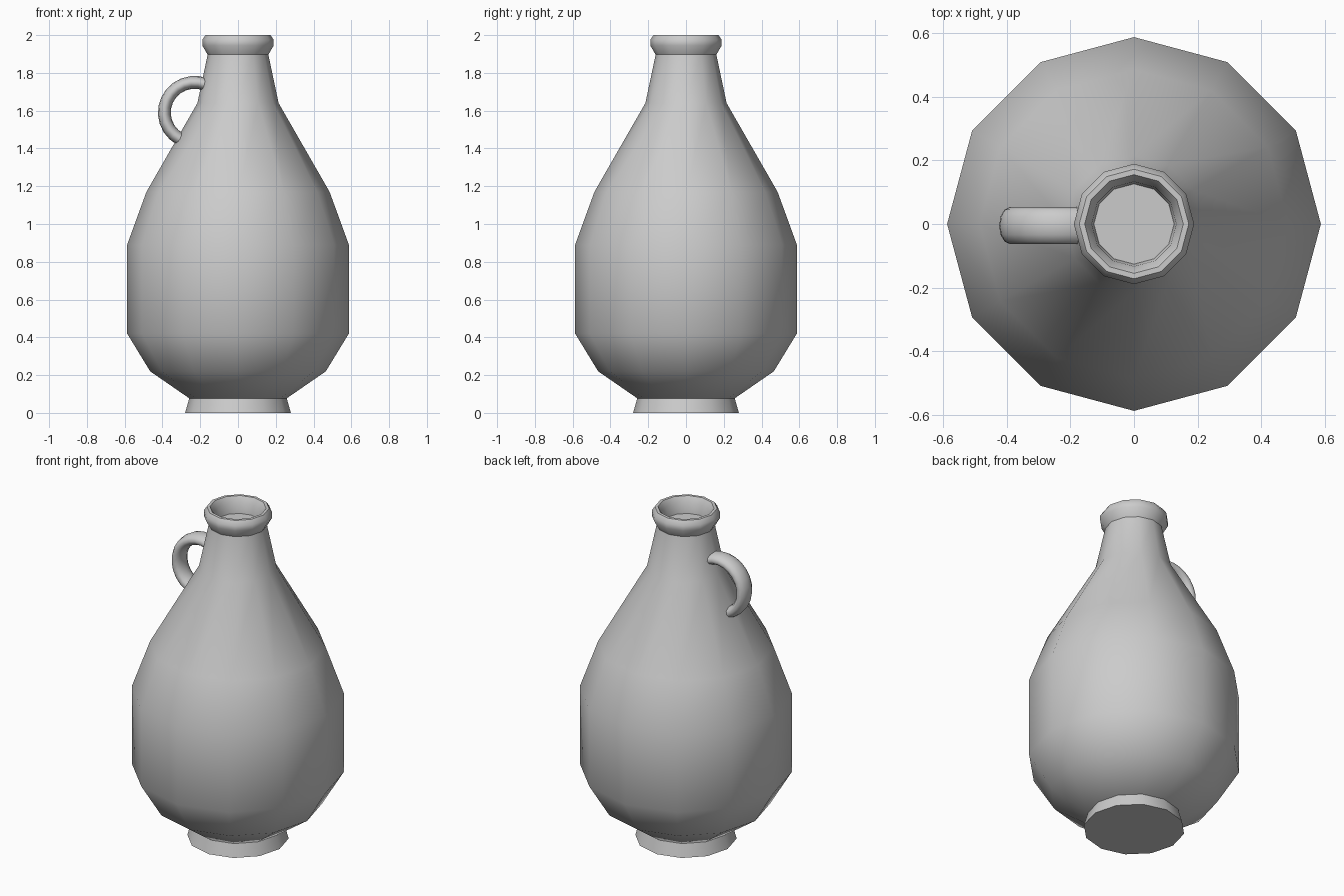
import bpy, bmesh, math

cube = bpy.data.objects.get("Cube")
if cube:
    bpy.data.objects.remove(cube, do_unlink=True)

SIDES = 12

clay = bpy.data.materials.new("grey clay")
clay.use_nodes = True
GREY = (0.6, 0.6, 0.6, 1)
clay.diffuse_color = GREY
clay.node_tree.nodes["Principled BSDF"].inputs["Base Color"].default_value = GREY


def finish(name, bm, angle):
    bmesh.ops.recalc_face_normals(bm, faces=bm.faces)
    mesh = bpy.data.meshes.new(name)
    bm.to_mesh(mesh)
    bm.free()
    mesh.materials.append(clay)
    obj = bpy.data.objects.new(name, mesh)
    bpy.context.collection.objects.link(obj)
    bpy.ops.object.select_all(action='DESELECT')
    obj.select_set(True)
    bpy.context.view_layer.objects.active = obj
    bpy.ops.object.shade_smooth_by_angle(angle=math.radians(angle))


def bridge(bm, a, b):
    for i in range(len(a)):
        j = (i + 1) % len(a)
        bm.faces.new((a[i], a[j], b[j], b[i]))


def lathe(name, profile, angle):
    """Revolve (radius, height) points around z and cap both ends."""
    bm = bmesh.new()
    rings = []
    for r, z in profile:
        turns = [math.tau * i / SIDES for i in range(SIDES)]
        rings.append([bm.verts.new((r * math.cos(t), r * math.sin(t), z)) for t in turns])
    for a, b in zip(rings, rings[1:]):
        bridge(bm, a, b)
    bm.faces.new(rings[0])
    bm.faces.new(rings[-1])
    finish(name, bm, angle)


# Foot
lathe("foot", [(0.28, 0), (0.258, 0.078)], 40)

# Body and neck
lathe("body", [(0.255, 0.075), (0.465, 0.22), (0.587, 0.42), (0.587, 0.89),
               (0.485, 1.17), (0.215, 1.64), (0.16, 1.9)], 40)

# Rolled lip with a shallow closed mouth
lathe("lip", [(0.16, 1.895), (0.189, 1.945), (0.189, 1.975), (0.172, 2.0),
              (0.155, 2.0), (0.133, 1.965), (0.126, 1.905)], 50)

# Handle: flattened tube along an arc on the right side
bm = bmesh.new()
rings = []
for k in range(13):
    a = math.radians(68 + k * 14.5)
    ring = []
    for i in range(SIDES):
        t = math.tau * i / SIDES
        r = 0.16 + 0.034 * math.cos(t)
        ring.append(bm.verts.new((-0.23 + r * math.cos(a),
                                  -0.005 + 0.058 * math.sin(t),
                                  1.59 + r * math.sin(a))))
    rings.append(ring)
for a, b in zip(rings, rings[1:]):
    bridge(bm, a, b)
bm.faces.new(rings[0])
bm.faces.new(rings[-1])
finish("handle", bm, 50)
